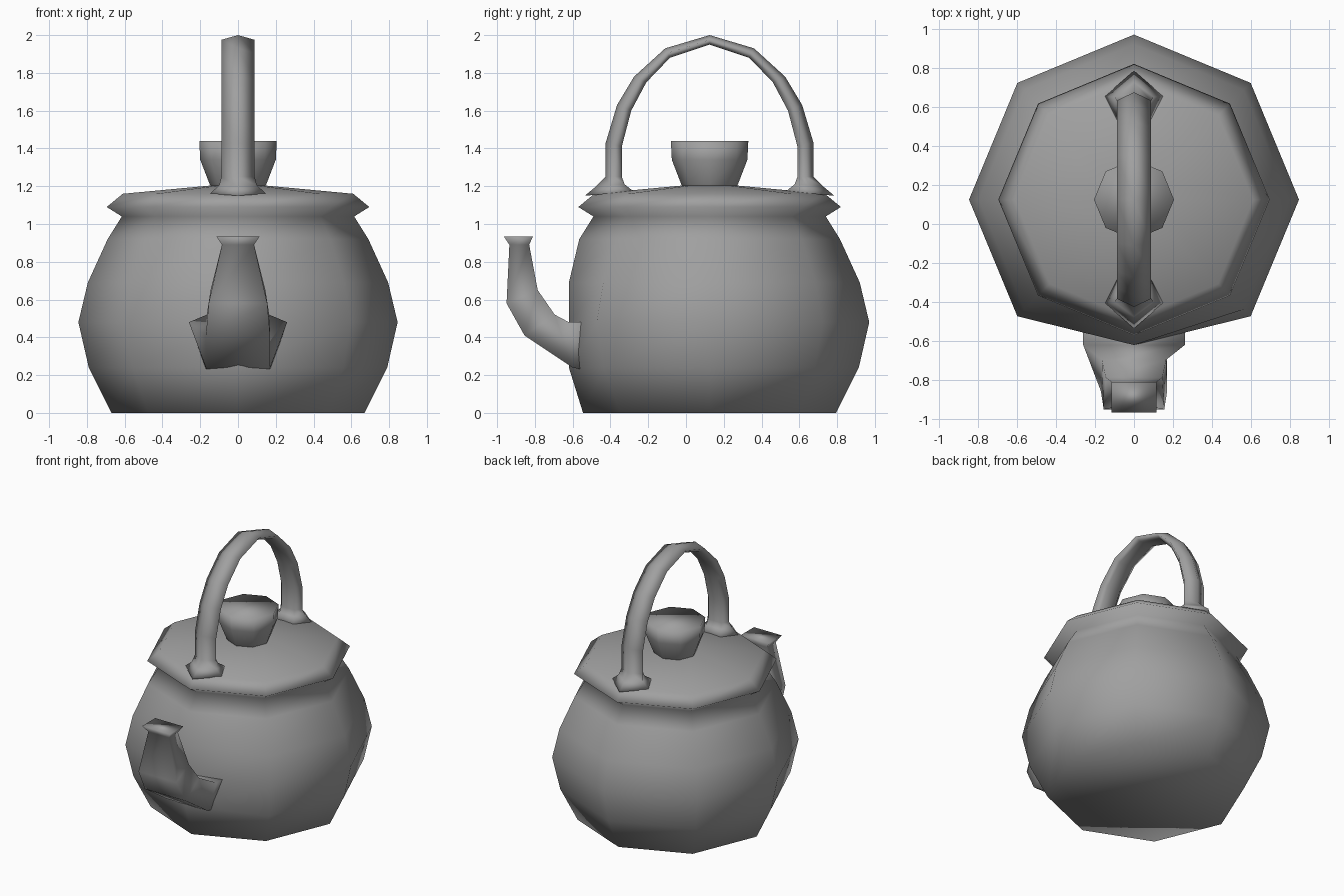
import bpy, bmesh, math
from mathutils import Vector

cube = bpy.data.objects.get("Cube")
if cube:
    bpy.data.objects.remove(cube)

CY = 0.125  # centre of the pot along y

grey = bpy.data.materials.new("plain grey")
grey.use_nodes = True
colour = (0.35, 0.35, 0.35, 1)
grey.diffuse_color = colour
grey.node_tree.nodes["Principled BSDF"].inputs["Base Color"].default_value = colour


def loft(name, rings):
    """Skin equal-sized closed rings and cap both ends."""
    bm = bmesh.new()
    loops = [[bm.verts.new(p) for p in ring] for ring in rings]
    n = len(loops[0])
    for a, b in zip(loops, loops[1:]):
        for i in range(n):
            j = (i + 1) % n
            bm.faces.new((a[i], a[j], b[j], b[i]))
    bm.faces.new(loops[0])
    bm.faces.new(loops[-1])
    bmesh.ops.recalc_face_normals(bm, faces=bm.faces)
    for f in bm.faces:
        f.smooth = True
    mesh = bpy.data.meshes.new(name)
    bm.to_mesh(mesh)
    bm.free()
    mesh.materials.append(grey)
    ob = bpy.data.objects.new(name, mesh)
    bpy.context.collection.objects.link(ob)
    return ob


def octagon(r, z):
    return [Vector((r * math.cos(k * math.pi / 4), CY + r * math.sin(k * math.pi / 4), z))
            for k in range(8)]


# Pot body with its rim and lid, front corner flattened behind the spout
profile = [(0.67, 0), (0.79, 0.24), (0.845, 0.48), (0.795, 0.69), (0.69, 0.92),
           (0.615, 1.04), (0.695, 1.09), (0.61, 1.16), (0.13, 1.205)]
rings = [octagon(r, z) for r, z in profile]
for ring in rings[1:4]:
    ring[6].y = max(ring[6].y, -0.62)
loft("pot_body", rings)

# Lid knob
loft("lid_knob", [octagon(r, z) for r, z in
                  [(0.13, 1.18), (0.15, 1.21), (0.2, 1.34), (0.205, 1.44)]])

# Spout: lower (y, z, half width) and upper (y, z, half width) edge of each section
sections = [((-0.5, 0.22, 0.17), (-0.5, 0.48, 0.26)),
            ((-0.6, 0.24, 0.17), (-0.62, 0.48, 0.26)),
            ((-0.855, 0.41, 0.17), (-0.695, 0.52, 0.165)),
            ((-0.95, 0.58, 0.155), (-0.785, 0.65, 0.145)),
            ((-0.935, 0.89, 0.085), (-0.83, 0.89, 0.085)),
            ((-0.965, 0.935, 0.115), (-0.81, 0.935, 0.115))]
loft("spout", [[(-a[2], a[0], a[1]), (a[2], a[0], a[1]),
                (b[2], b[0], b[1]), (-b[2], b[0], b[1])] for a, b in sections])

# Arched handle: outer and inner (distance from centre, z), half width
half = [((0.66, 1.15), (0.4, 1.17), 0.15), ((0.6, 1.2), (0.45, 1.21), 0.1),
        ((0.55, 1.25), (0.465, 1.25), 0.088), ((0.55, 1.43), (0.465, 1.41), 0.088),
        ((0.49, 1.63), (0.415, 1.6), 0.088), ((0.4, 1.78), (0.335, 1.75), 0.088),
        ((0.235, 1.93), (0.21, 1.88), 0.088)]
arch = [(1, s) for s in half] + [(0, ((0, 2), (0, 1.95), 0.088))] + [(-1, s) for s in reversed(half)]
rings = []
for side, (outer, inner, w) in arch:
    o = Vector((0, CY + side * outer[0], outer[1]))
    i = Vector((0, CY + side * inner[0], inner[1]))
    x = Vector((w, 0, 0))
    mid = o.lerp(i, 0.5)
    rings.append([o, mid + x, i + x * 0.6, i - x * 0.6, mid - x])
loft("handle", rings)
